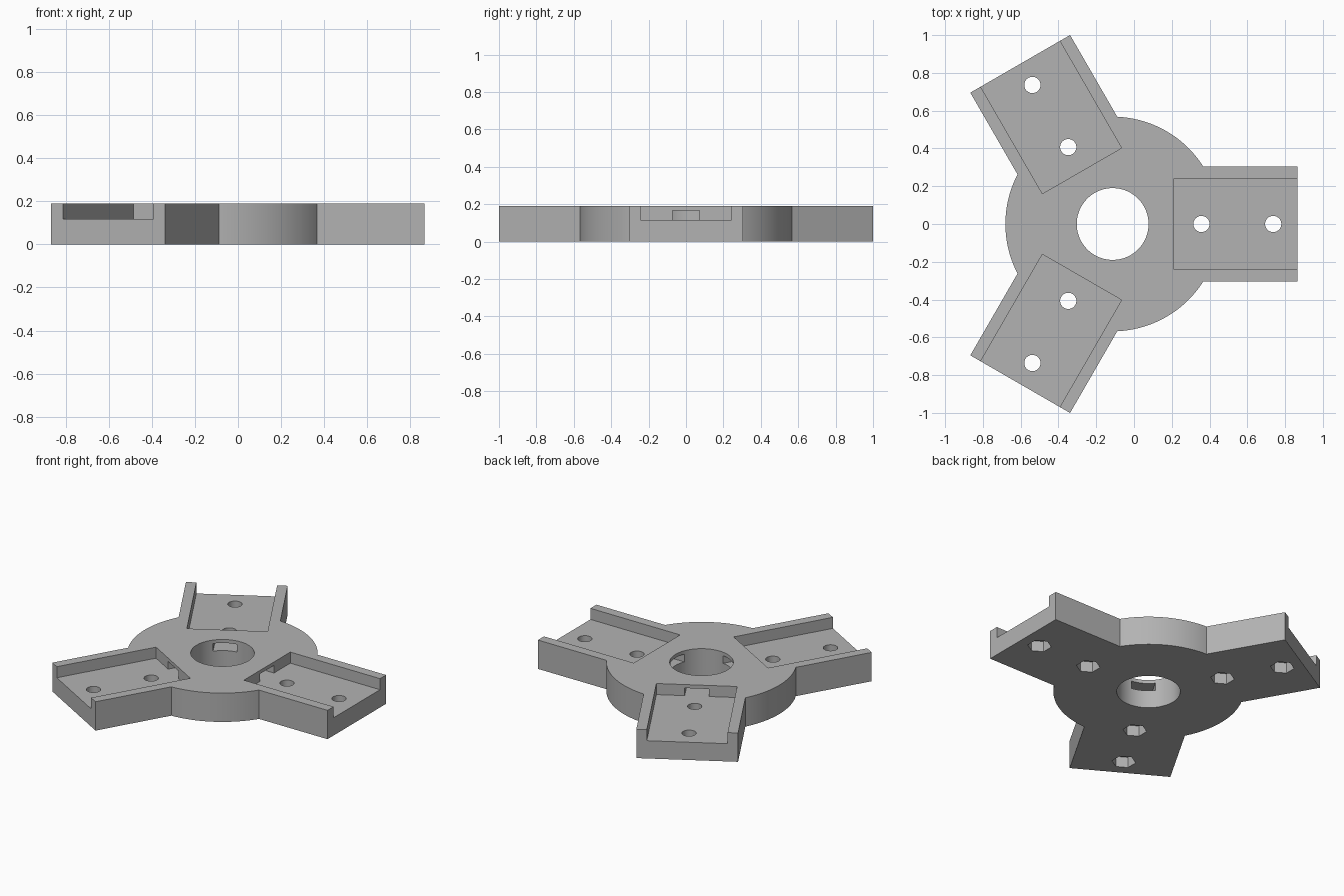
import bpy
import bmesh
from math import cos, sin, pi
from mathutils import Matrix

cube = bpy.data.objects.get("Cube")
if cube:
    bpy.data.objects.remove(cube, do_unlink=True)

# Main sizes
HUB_X, HEIGHT, FLOOR = -0.113, 0.19, 0.117
HUB_R, BORE_R = 0.568, 0.19
ARM_LEN, ARM_HALF = 0.979, 0.305
POCKET_START, POCKET_HALF = 0.325, 0.242
SLOT_HALF, SLOT_TOP = 0.072, 0.167
SCREWS, SCREW_R = (0.47, 0.85), 0.043
NUT_R, NUT_DEPTH = 0.072, 0.07
ARM_ANGLES = [i * 2 * pi / 3 for i in range(3)]

grey = bpy.data.materials.new("plain grey")
grey.use_nodes = True
colour = (0.45, 0.45, 0.45, 1)
grey.diffuse_color = colour
grey.node_tree.nodes["Principled BSDF"].inputs["Base Color"].default_value = colour


def prism(name, outline, z0, z1, turn=0.0):
    """Extrude an outline upwards and turn it about the hub axis."""
    bm = bmesh.new()
    base = bm.faces.new([bm.verts.new((x, y, z0)) for x, y in outline])
    top = bmesh.ops.extrude_face_region(bm, geom=[base])["geom"]
    moved = [v for v in top if isinstance(v, bmesh.types.BMVert)]
    bmesh.ops.translate(bm, verts=moved, vec=(0, 0, z1 - z0))
    bmesh.ops.recalc_face_normals(bm, faces=bm.faces)
    bm.transform(Matrix.Translation((HUB_X, 0, 0)) @ Matrix.Rotation(turn, 4, "Z"))
    mesh = bpy.data.meshes.new(name)
    bm.to_mesh(mesh)
    bm.free()
    mesh.materials.append(grey)
    obj = bpy.data.objects.new(name, mesh)
    bpy.context.collection.objects.link(obj)
    return obj


def ring(r, n, x=0.0, start=0.0):
    return [(x + r * cos(start + 2 * pi * i / n), r * sin(start + 2 * pi * i / n))
            for i in range(n)]


def box(x0, x1, half):
    return [(x0, -half), (x1, -half), (x1, half), (x0, half)]


def combine(body, part, operation):
    """Apply a boolean and discard the helper part."""
    part.hide_render = True
    mod = body.modifiers.new(operation, "BOOLEAN")
    mod.operation, mod.solver, mod.object = operation, "EXACT", part
    bpy.context.view_layer.objects.active = body
    bpy.ops.object.modifier_apply(modifier=mod.name)
    bpy.data.objects.remove(part, do_unlink=True)


# Round hub with three arms
body = prism("three_arm_hub", ring(HUB_R, 128), 0, HEIGHT)
for a in ARM_ANGLES:
    combine(body, prism("arm", box(0.1, ARM_LEN, ARM_HALF), 0, HEIGHT, a), "UNION")

# Central bore
combine(body, prism("bore", ring(BORE_R, 96), -0.1, HEIGHT + 0.1), "DIFFERENCE")

for a in ARM_ANGLES:
    # Open-ended pocket and the tunnel from it to the bore
    combine(body, prism("pocket", box(POCKET_START, ARM_LEN + 0.1, POCKET_HALF),
                        FLOOR, HEIGHT + 0.1, a), "DIFFERENCE")
    combine(body, prism("tunnel", box(0.1, POCKET_START + 0.05, SLOT_HALF),
                        FLOOR, SLOT_TOP, a), "DIFFERENCE")
    # Screw holes with hexagonal nut recesses underneath
    for x in SCREWS:
        combine(body, prism("screw_hole", ring(SCREW_R, 32, x), -0.1, HEIGHT, a),
                "DIFFERENCE")
        combine(body, prism("nut_recess", ring(NUT_R, 6, x, pi / 6),
                            -0.1, NUT_DEPTH, a), "DIFFERENCE")

bpy.ops.object.select_all(action="DESELECT")
body.select_set(True)
bpy.context.view_layer.objects.active = body
bpy.ops.object.shade_smooth_by_angle()
